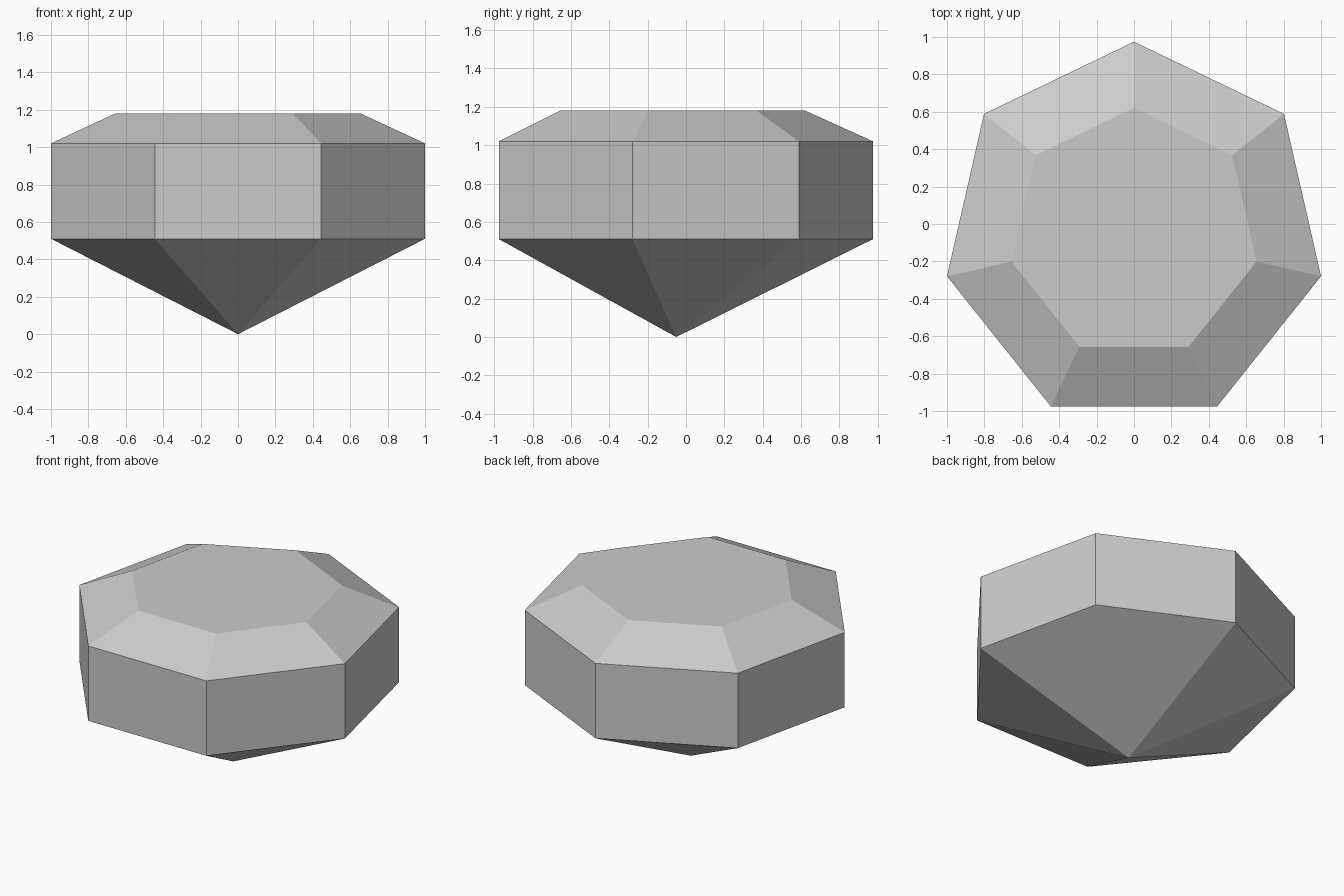
import bpy
import bmesh
from math import sin, cos, tau

SIDES = 7
CENTRE_Y = -0.051

cube = bpy.data.objects.get("Cube")
if cube:
    bpy.data.objects.remove(cube, do_unlink=True)

# Single grey material
grey = bpy.data.materials.new("light_grey")
grey.use_nodes = True
colour = (0.6, 0.6, 0.6, 1)
grey.diffuse_color = colour
grey.node_tree.nodes["Principled BSDF"].inputs["Base Color"].default_value = colour

bm = bmesh.new()


def ring(radius, z):
    """Heptagon of vertices with one corner pointing to the back."""
    angles = [tau * i / SIDES for i in range(SIDES)]
    return [bm.verts.new((-radius * sin(a), CENTRE_Y + radius * cos(a), z))
            for a in angles]


# Gem outline from lower girdle to table
rings = [ring(r, z) for r, z in ((1.0257, 0.51), (1.0257, 1.02), (0.672, 1.18))]
tip = bm.verts.new((0, CENTRE_Y, 0))

# Pavilion facets, girdle walls and crown facets
for i in range(SIDES):
    j = (i + 1) % SIDES
    bm.faces.new((tip, rings[0][j], rings[0][i]))
    for low, high in zip(rings, rings[1:]):
        bm.faces.new((low[i], low[j], high[j], high[i]))

# Flat table
bm.faces.new(rings[-1])
bmesh.ops.recalc_face_normals(bm, faces=bm.faces)

mesh = bpy.data.meshes.new("cut_gem")
bm.to_mesh(mesh)
bm.free()
mesh.materials.append(grey)
gem = bpy.data.objects.new("cut_gem", mesh)
bpy.context.collection.objects.link(gem)
